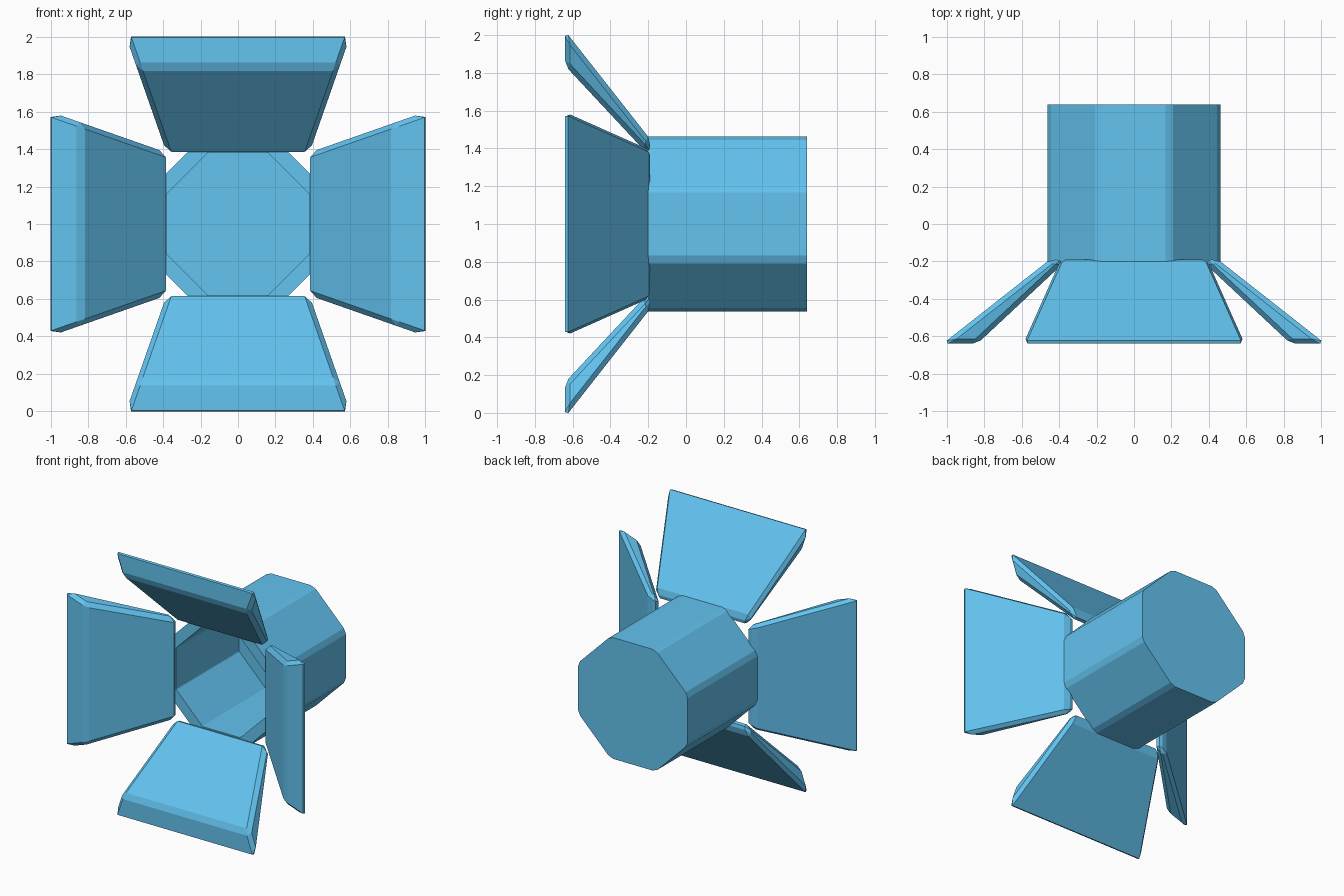
import bpy, bmesh, math
from mathutils import Matrix

if "Cube" in bpy.data.objects:
    bpy.data.objects.remove(bpy.data.objects["Cube"])

CZ = 1.0  # height of the housing axis

blue = bpy.data.materials.new("light_blue")
blue.diffuse_color = (0.125, 0.546, 0.87, 1)
blue.use_nodes = True
blue.node_tree.nodes["Principled BSDF"].inputs["Base Color"].default_value = blue.diffuse_color


def make_object(name, bm):
    bmesh.ops.recalc_face_normals(bm, faces=bm.faces)
    mesh = bpy.data.meshes.new(name)
    bm.to_mesh(mesh)
    bm.free()
    mesh.materials.append(blue)
    obj = bpy.data.objects.new(name, mesh)
    bpy.context.collection.objects.link(obj)
    return obj


def octagon(bm, half, cut, y):
    """Octagon with slightly trimmed corners, in the plane at depth y."""
    a = half * math.tan(math.pi / 8) - cut
    verts = []
    for i in range(8):
        rot = Matrix.Rotation(i * math.pi / 4, 4, 'Y')
        for z in (a, -a):
            v = rot @ Matrix.Translation((half, 0, z)).to_translation()
            verts.append(bm.verts.new((v.x, y, v.z + CZ)))
    return verts


# Hollow lamp housing: outer wall, front rim, inner wall, closed ends
bm = bmesh.new()
rings = [octagon(bm, h, c, y) for h, c, y in
         [(0.462, 0.024, 0.64), (0.462, 0.024, -0.2),
          (0.382, 0.004, -0.2), (0.382, 0.004, 0.56)]]
for r, s in zip(rings, rings[1:]):
    for i in range(16):
        j = (i + 1) % 16
        bm.faces.new((r[i], r[j], s[j], s[i]))
bm.faces.new(rings[0])
bm.faces.new(rings[-1])
make_object("lamp_housing", bm)

# Barn door flaps: sheared slab widening outwards, chamfered, four times round
SIDE = [(-0.2, 0.367), (-0.185, 0.443), (-0.64, 1.022), (-0.64, 0.838)]
for k, name in enumerate(("top", "right", "bottom", "left")):
    bm = bmesh.new()
    left, right = [], []
    for y, r in SIDE:
        w = 0.586 + 0.35 * (r - 0.965)
        left.append(bm.verts.new((-w, y, r)))
        right.append(bm.verts.new((w, y, r)))
    bm.faces.new(left)
    bm.faces.new(right)
    for i in range(4):
        j = (i + 1) % 4
        bm.faces.new((left[i], left[j], right[j], right[i]))
    bmesh.ops.recalc_face_normals(bm, faces=bm.faces)
    bmesh.ops.bevel(bm, geom=bm.edges[:], offset=0.026, segments=1,
                    affect='EDGES', offset_type='OFFSET', profile=0.5)
    bm.transform(Matrix.Translation((0, 0, CZ)) @ Matrix.Rotation(k * math.pi / 2, 4, 'Y'))
    make_object(name + "_flap", bm)
